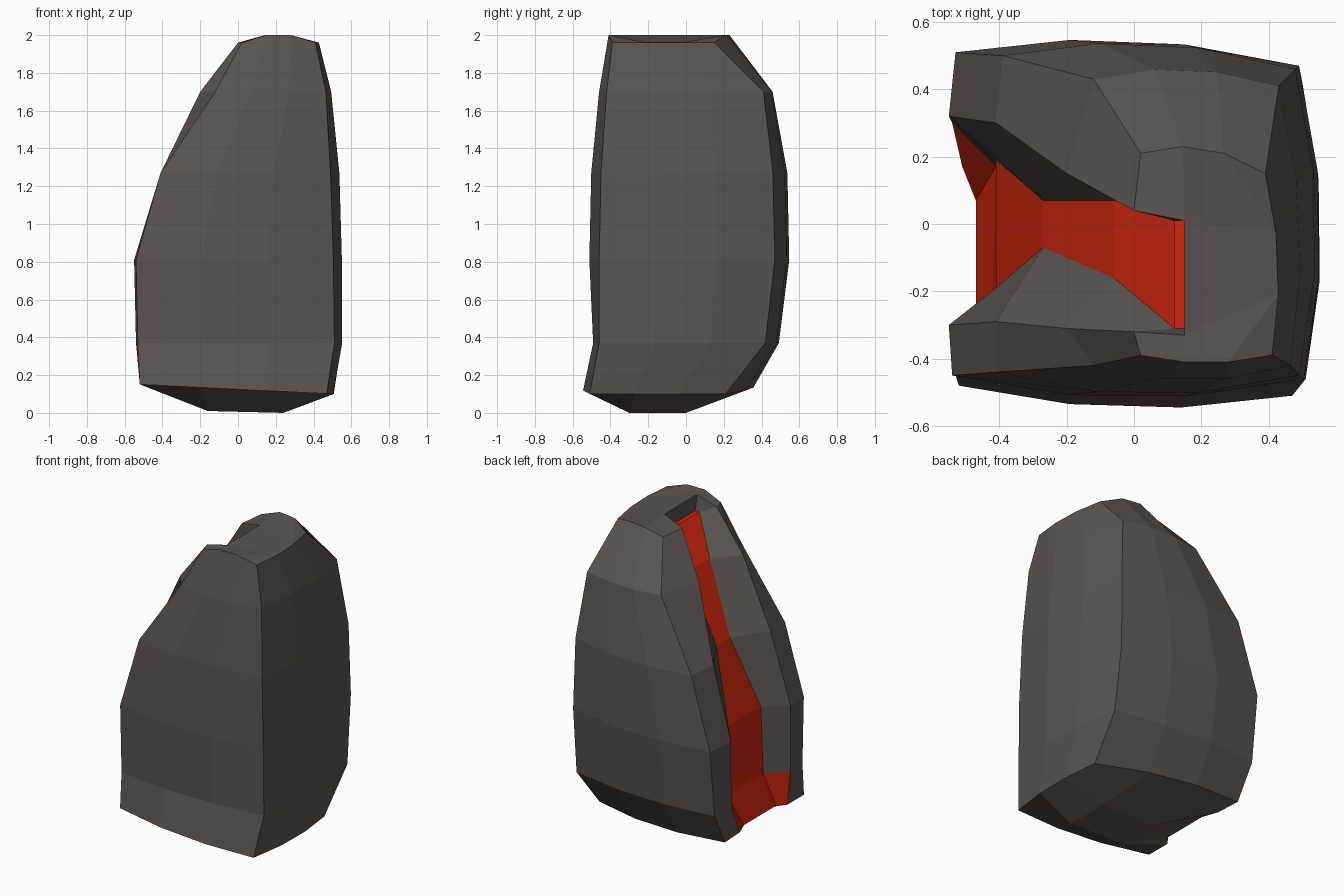
import bpy, bmesh
from mathutils import Vector

if "Cube" in bpy.data.objects:
    bpy.data.objects.remove(bpy.data.objects["Cube"])


def material(name, rgb):
    m = bpy.data.materials.new(name)
    m.diffuse_color = (*rgb, 1)
    m.use_nodes = True
    m.node_tree.nodes["Principled BSDF"].inputs["Base Color"].default_value = m.diffuse_color
    return m


# Per level: height, corners (front-left, front-right, back-right, back-left),
# outward bulge of the front, right and back sides
body = [
    (.125, (-.52, -.48), (.47, -.51), (.48, .21), (-.52, .34), (.045, .03, .06)),
    (.37, (-.53, -.45), (.51, -.46), (.50, .42), (-.53, .46), (.035, .045, .045)),
    (.81, (-.54, -.45), (.505, -.46), (.49, .47), (-.53, .51), (.055, .05, .05)),
    (1.27, (-.41, -.44), (.49, -.45), (.48, .46), (-.39, .50), (.055, .05, .05)),
    (1.70, (-.12, -.42), (.465, -.42), (.43, .41), (-.12, .43), (.04, .04, .035)),
    (1.96, (.02, -.39), (.41, -.39), (.39, .15), (.02, .21), (.02, .025, .04)),
]
# Crevice per level: back lip, inner back, inner front, front lip
crevice = [
    ((-.51, .17), (-.47, .07), (-.47, -.26), (-.52, -.31)),
    ((-.54, .30), (-.41, .17), (-.42, -.20), (-.54, -.31)),
    ((-.55, .32), (-.41, .19), (-.41, -.19), (-.55, -.30)),
    ((-.41, .30), (-.27, .07), (-.27, -.07), (-.41, -.29)),
    ((-.20, .15), (-.06, .07), (-.06, -.16), (-.20, -.31)),
    ((.00, .04), (.12, .01), (.12, -.31), (.00, -.32)),
]

bm = bmesh.new()


def face(verts, red=False):
    bm.faces.new(verts).material_index = int(red)


# Rings: each solid side gets two bulged points between its corners
rings = []
for i, (z, fl, fr, br, bl, bulge) in enumerate(body):
    c = [Vector(p) for p in (fl, fr, br, bl)]
    outline = []
    for s, out in enumerate((Vector((0, -1)), Vector((1, 0)), Vector((0, 1)))):
        lift = .04 if i == 5 and s != 1 else 0
        outline.append((c[s], 0))
        for t in (1 / 3, 2 / 3):
            outline.append((c[s].lerp(c[s + 1], t) + out * bulge[s], lift))
    outline.append((c[3], 0))
    for k, p in enumerate(crevice[i]):
        outline.append((Vector(p), -.06 if i == 5 and k in (1, 2) else 0))
    tilt = -.05 if i == 0 else 0
    rings.append([bm.verts.new((p.x, p.y, z + dz + tilt * p.x)) for p, dz in outline])

# Side walls; the crevice back and its lowest walls are red
n = len(rings[0])
for i in range(5):
    a, b = rings[i], rings[i + 1]
    for k in range(n):
        j = (k + 1) % n
        face((a[k], a[j], b[j], b[k]), k == 11 or (i == 0 and k in (10, 12)))

# Underside around a small flat foot
FL, F1, F2, FR, R1, R2, BR, B2, B1, BL, LB, IB, IF, LF = rings[0]
p = [bm.verts.new(v) for v in ((-.16, -.3, .01), (.24, -.3, 0), (.24, 0, 0), (-.16, 0, .01))]
for f in ((FL, F1, p[0], LF), (F1, F2, p[1], p[0]), (F2, FR, R1, p[1]), (R1, R2, p[2], p[1]),
          (R2, BR, B2, p[2]), (B2, B1, p[3], p[2]), (B1, BL, LB, p[3]), (LB, IB, p[3]),
          (IB, IF, p[0], p[3]), (IF, LF, p[0]), p):
    face(f)

# Top with the notch where the crevice ends
FL, F1, F2, FR, R1, R2, BR, B2, B1, BL, LB, IB, IF, LF = rings[5]
Nb, Nf, Sb, Sf = [bm.verts.new(v) for v in
                  ((.15, .01, 2), (.15, -.33, 2), (.15, .01, 1.9), (.15, -.31, 1.9))]
for f in ((LF, FL, F1, Nf), (F1, F2, R1, Nf), (F2, FR, R1), (R1, R2, Nb, Nf), (R2, B2, B1, Nb),
          (R2, BR, B2), (B1, BL, LB, Nb), (LB, IB, Sb, Nb), (LF, Nf, Sf, IF), (Sb, Sf, Nf, Nb)):
    face(f)
face((IB, IF, Sf, Sb), True)

bmesh.ops.recalc_face_normals(bm, faces=bm.faces[:])
mesh = bpy.data.meshes.new("split_rock")
bm.to_mesh(mesh)
bm.free()
mesh.materials.append(material("stone", (.105, .09, .083)))
mesh.materials.append(material("red_core", (.62, .02, .004)))
bpy.context.collection.objects.link(bpy.data.objects.new("split_rock", mesh))
